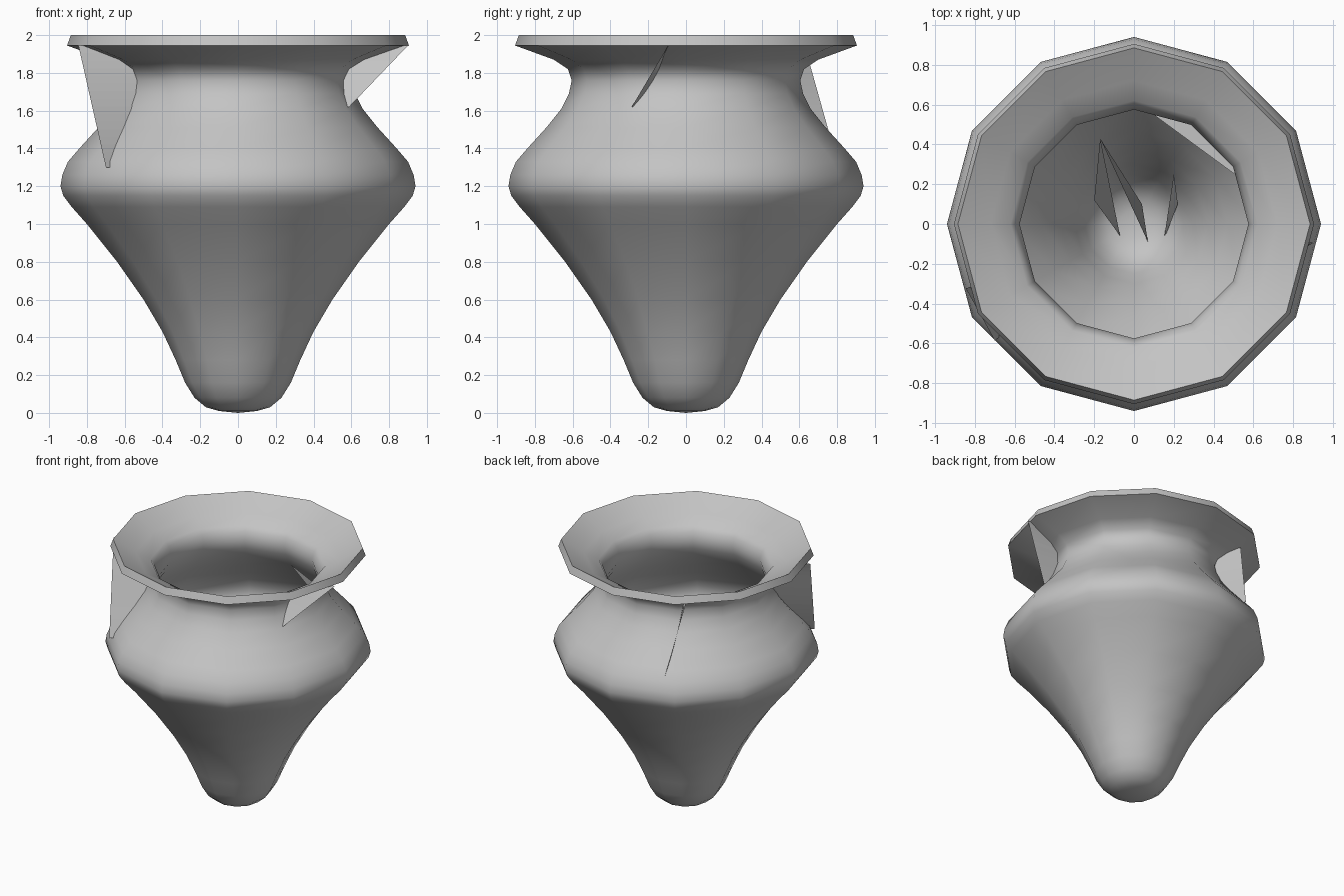
import bpy, bmesh
from math import sin, cos, pi, radians
from mathutils import Vector

cube = bpy.data.objects.get("Cube")
if cube:
    bpy.data.objects.remove(cube, do_unlink=True)

SIDES = 12

# Pale grey clay
clay = bpy.data.materials.new("grey_clay")
clay.use_nodes = True
colour = (0.55, 0.55, 0.55, 1)
clay.diffuse_color = colour
clay.node_tree.nodes["Principled BSDF"].inputs["Base Color"].default_value = colour

# Outer wall from foot to underside of the lip, as (radius, height)
OUTER = [(0.1, 0.01), (0.17, 0.03), (0.23, 0.08), (0.28, 0.16), (0.33, 0.28),
         (0.4, 0.43), (0.5, 0.6), (0.64, 0.8), (0.8, 1.0), (0.88, 1.09),
         (0.925, 1.15), (0.94, 1.2), (0.93, 1.26), (0.9, 1.33), (0.84, 1.4),
         (0.74, 1.51), (0.66, 1.61), (0.62, 1.69), (0.605, 1.76),
         (0.625, 1.82), (0.7, 1.87), (0.905, 1.945)]
LIP = [(0.885, 2.0)]
# Inner wall follows the outer one, slightly inset
INNER = [(0.72, 1.905), (0.62, 1.855)]
INNER += [(r - 0.03, z + 0.03 * max(0, 1 - z)) for r, z in reversed(OUTER[:-2])]


def add_object(name, bm):
    mesh = bpy.data.meshes.new(name)
    bm.to_mesh(mesh)
    bm.free()
    mesh.materials.append(clay)
    obj = bpy.data.objects.new(name, mesh)
    bpy.context.collection.objects.link(obj)
    return obj


def point(radius, degrees, z):
    a = radians(degrees)
    return Vector((radius * cos(a), radius * sin(a), z))


def wall_radius(z):
    for (r0, z0), (r1, z1) in zip(OUTER, OUTER[1:]):
        if z0 <= z <= z1:
            return r0 + (r1 - r0) * (z - z0) / (z1 - z0)
    return OUTER[-1][0]


# Vase body: closed at foot, outside and inside
bm = bmesh.new()
rings = [[bm.verts.new(point(r, 360 * i / SIDES, z)) for i in range(SIDES)]
         for r, z in OUTER + LIP + INNER]
for low, high in zip(rings, rings[1:]):
    for i in range(SIDES):
        j = (i + 1) % SIDES
        bm.faces.new((low[i], low[j], high[j], high[i]))
for ring, z in ((rings[0], 0), (rings[-1], 0.035)):
    tip = bm.verts.new((0, 0, z))
    for i in range(SIDES):
        bm.faces.new((tip, ring[i], ring[(i + 1) % SIDES]))
bmesh.ops.recalc_face_normals(bm, faces=bm.faces)
vase = add_object("vase_body", bm)
bpy.context.view_layer.objects.active = vase
vase.select_set(True)
bpy.ops.object.shade_smooth_by_angle(angle=radians(50))
vase.select_set(False)


# Thin webs that span the neck from the lip to the shoulder
def neck_web(name, top_angle, top_z, low_angle, low_z, steps=16):
    bm = bmesh.new()
    edge, wall = [], []
    start = point(wall_radius(top_z), top_angle, top_z)
    end = point(wall_radius(low_z), low_angle, low_z)
    for k in range(steps + 1):
        t = k / steps
        z = top_z + (low_z - top_z) * t
        angle = top_angle + (low_angle - top_angle) * t
        edge.append(bm.verts.new(start.lerp(end, t)))
        wall.append(bm.verts.new(point(wall_radius(z) * 0.96, angle, z)))
    for k in range(steps):
        bm.faces.new((edge[k], edge[k + 1], wall[k + 1], wall[k]))
    return add_object(name, bm)


neck_web("right_neck_web", 201, 1.945, 220, 1.3)
neck_web("left_neck_web", -6, 1.945, -26, 1.62)
neck_web("back_neck_web", 125, 1.9, 115, 1.36)

# Thin shards inside the bowl
SHARDS = {
    "shoulder_shard": ((0.03, 0.6, 1.62), (0.52, 0.24, 1.62), (0.52, 0.6, 1.4)),
    "long_shard": ((-0.17, 0.43, 0.65), (-0.2, 0.12, 0.3), (-0.07, -0.06, 0.05)),
    "side_shard": ((-0.17, 0.43, 0.65), (0.04, 0.1, 0.3), (0.07, -0.09, 0.05)),
    "short_shard": ((0.2, 0.25, 0.4), (0.22, 0.1, 0.2), (0.15, -0.08, 0.06)),
    "front_shard": ((0.06, -0.22, 0.1), (0.0, -0.36, 0.4), (-0.02, -0.45, 0.58)),
}
for name, corners in SHARDS.items():
    bm = bmesh.new()
    bm.faces.new([bm.verts.new(c) for c in corners])
    add_object(name, bm)
